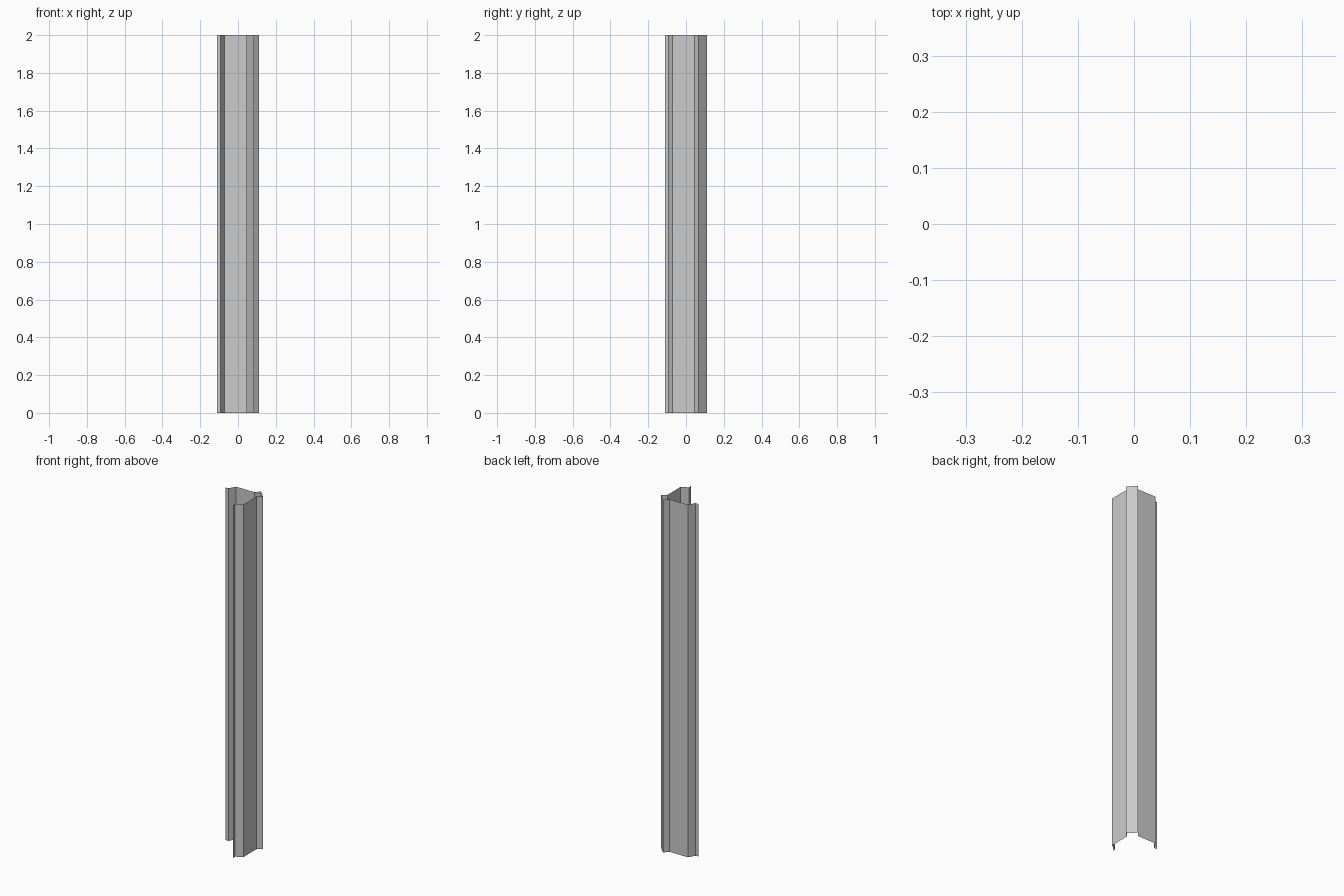
import bpy, bmesh

if "Cube" in bpy.data.objects:
    bpy.data.objects.remove(bpy.data.objects["Cube"])

# half of the folded sheet section (free lip -> crown), mirrored across the x = y diagonal
half = [(-0.11, 0.046), (-0.092, 0.046), (-0.071, 0.084),
        (0.046, 0.084), (0.067, 0.11)]
profile = half + [(y, x) for x, y in reversed(half)]

# thin open sheet post: section line extruded straight up
bm = bmesh.new()
low = [bm.verts.new((x, y, 0.0)) for x, y in profile]
high = [bm.verts.new((x, y, 2.0)) for x, y in profile]
for i in range(len(profile) - 1):
    bm.faces.new((low[i + 1], low[i], high[i], high[i + 1]))

mesh = bpy.data.meshes.new("folded_sheet_post")
bm.to_mesh(mesh)
bm.free()
post = bpy.data.objects.new("folded_sheet_post", mesh)
bpy.context.collection.objects.link(post)
